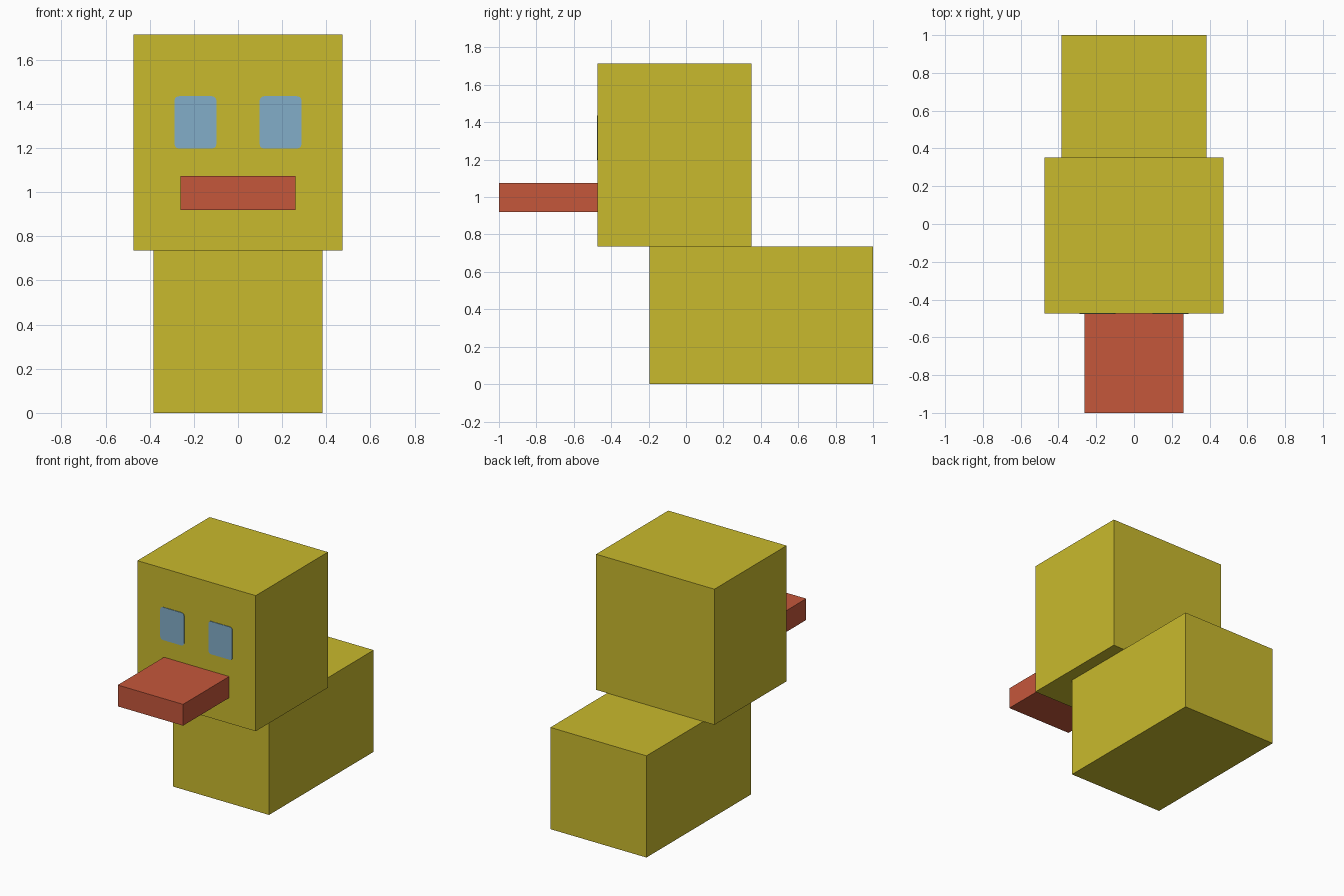
import bpy, bmesh
from mathutils import Vector

if "Cube" in bpy.data.objects:
    bpy.data.objects.remove(bpy.data.objects["Cube"])


def material(name, rgb):
    """Flat colour from 0-255 sRGB values."""
    lin = [((c / 255 + 0.055) / 1.055) ** 2.4 for c in rgb]
    mat = bpy.data.materials.new(name)
    mat.diffuse_color = (*lin, 1)
    mat.use_nodes = True
    mat.node_tree.nodes["Principled BSDF"].inputs["Base Color"].default_value = mat.diffuse_color
    return mat


yellow = material("yellow", (201, 186, 45))
red = material("orange red", (197, 87, 59))
blue = material("light blue", (130, 174, 200))


def box(name, lo, hi, mat, corner=0):
    """Box between two corners; corner rounds the edges running along y."""
    lo, hi = Vector(lo), Vector(hi)
    bm = bmesh.new()
    bmesh.ops.create_cube(bm, size=1)
    for v in bm.verts:
        v.co = (lo + hi) / 2 + v.co * (hi - lo)
    if corner:
        edges = [e for e in bm.edges
                 if abs(e.verts[0].co.y - e.verts[1].co.y) > 1e-6]
        bmesh.ops.bevel(bm, geom=edges, offset=corner, segments=3,
                        profile=0.5, affect='EDGES')
    mesh = bpy.data.meshes.new(name)
    bm.to_mesh(mesh)
    bm.free()
    mesh.materials.append(mat)
    obj = bpy.data.objects.new(name, mesh)
    bpy.context.collection.objects.link(obj)
    return obj


# Body block
box("body", (-0.384, -0.194, 0), (0.384, 1.0, 0.735), yellow)

# Head block, overhanging the front of the body
box("head", (-0.473, -0.473, 0.735), (0.473, 0.351, 1.715), yellow)

# Flat beak
box("beak", (-0.261, -1.0, 0.92), (0.261, -0.473, 1.074), red)

# Eyes: thin rounded plates on the face
for side, x in (("left", 0.193), ("right", -0.193)):
    box(side + "_eye", (x - 0.095, -0.477, 1.198), (x + 0.095, -0.472, 1.435),
        blue, corner=0.02)
